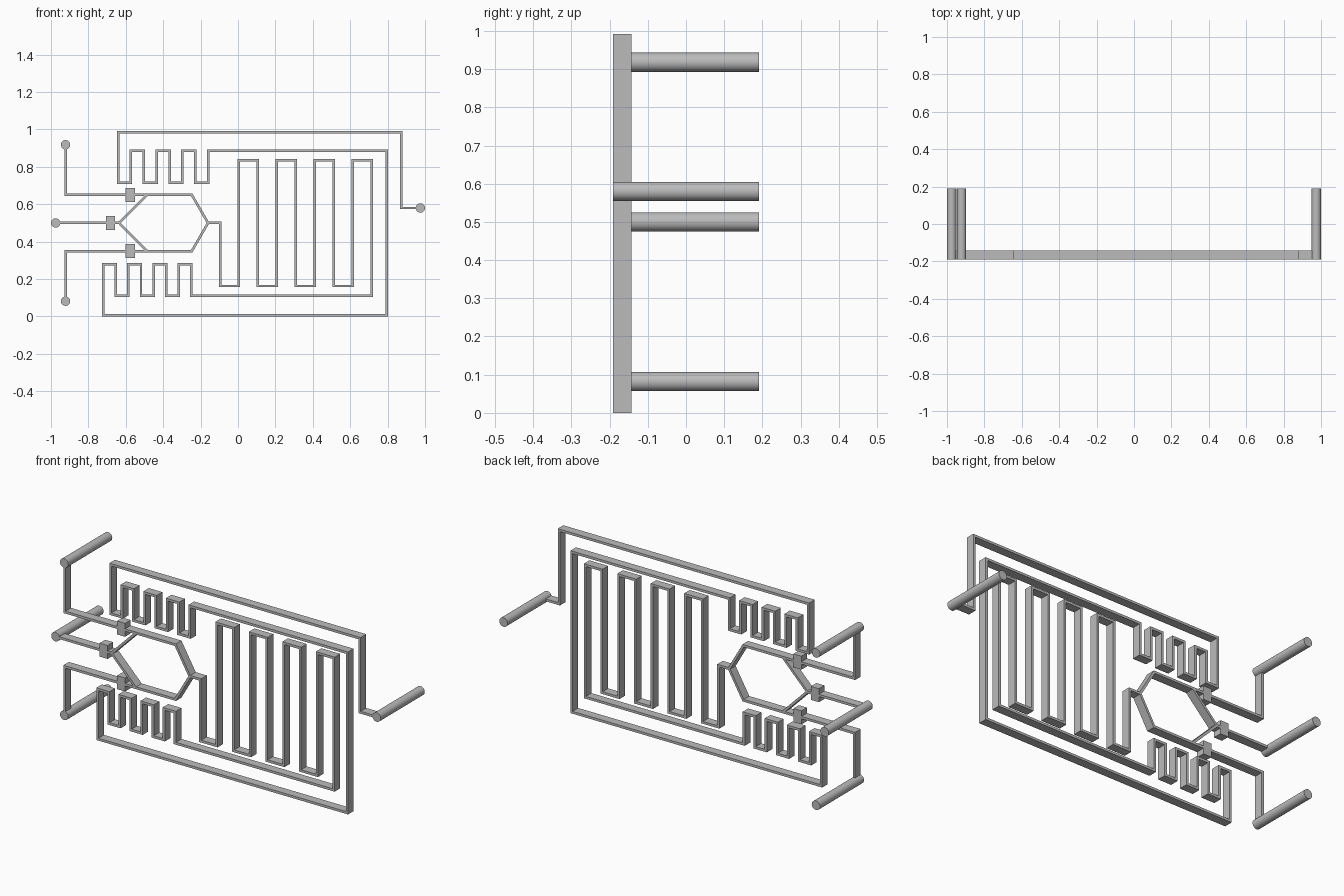
import bpy, bmesh
from mathutils import Vector

cube = bpy.data.objects.get("Cube")
if cube:
    bpy.data.objects.remove(cube, do_unlink=True)

FRONT, BACK, TUBE_END = -0.191, -0.143, 0.191   # depth of channels and tubes
HALF = 0.0066                                   # half width of a channel
MID = 0.5                                       # height of the symmetry line

grey = bpy.data.materials.new("plain grey")
grey.use_nodes = True
colour = (0.5, 0.5, 0.5, 1)
grey.diffuse_color = colour
grey.node_tree.nodes["Principled BSDF"].inputs["Base Color"].default_value = colour


def finish(name, bm):
    bmesh.ops.recalc_face_normals(bm, faces=bm.faces)
    mesh = bpy.data.meshes.new(name)
    bm.to_mesh(mesh)
    bm.free()
    mesh.materials.append(grey)
    obj = bpy.data.objects.new(name, mesh)
    bpy.context.collection.objects.link(obj)
    return obj


def channel(name, points):
    """Rectangular bar swept along an (x, z) path with mitred corners."""
    pts = [Vector(p) for p in points]
    dirs = [(b - a).normalized() for a, b in zip(pts, pts[1:])]
    bm = bmesh.new()
    rings = []
    for i, p in enumerate(pts):
        d0, d1 = dirs[max(i - 1, 0)], dirs[min(i, len(dirs) - 1)]
        n0, n1 = Vector((-d0.y, d0.x)), Vector((-d1.y, d1.x))
        miter = (n0 + n1).normalized()
        miter *= HALF / miter.dot(n1)
        a, b = p + miter, p - miter
        rings.append([bm.verts.new((q.x, y, q.y)) for q, y in
                      ((a, FRONT), (b, FRONT), (b, BACK), (a, BACK))])
    for r, s in zip(rings, rings[1:]):
        for k in range(4):
            m = (k + 1) % 4
            bm.faces.new((r[k], r[m], s[m], s[k]))
    bm.faces.new(rings[0])
    bm.faces.new(rings[-1])
    return finish(name, bm)


def serpentine(x0, x1, legs, first, second):
    """Square wave: each leg runs between the two heights in turn."""
    path = []
    for i in range(legs):
        x = x0 + (x1 - x0) * i / (legs - 1)
        path += [(x, first), (x, second)]
        first, second = second, first
    return path


def tube(name, x, z):
    bm = bmesh.new()
    bmesh.ops.create_cone(bm, cap_ends=True, segments=32, radius1=0.025,
                          radius2=0.025, depth=TUBE_END - FRONT)
    for v in bm.verts:
        v.co = (x + v.co.x, v.co.z, z + v.co.y)
    obj = finish(name, bm)
    bpy.ops.object.select_all(action="DESELECT")
    obj.select_set(True)
    bpy.context.view_layer.objects.active = obj
    bpy.ops.object.shade_smooth_by_angle()


def block(name, x, z):
    bm = bmesh.new()
    bmesh.ops.create_cube(bm, size=1)
    for v in bm.verts:
        v.co = (x + v.co.x * 0.049, FRONT if v.co.y < 0 else BACK,
                z + v.co.z * 0.074)
    finish(name, bm)


# Long main channel: mixing loops, lower and upper serpentines, outlet
main = [(-0.16, MID), (-0.096, MID)]
main += serpentine(-0.096, 0.714, 9, MID, 0.163)[1:2]
main += serpentine(0.003, 0.714, 8, 0.163, 0.835)[:-1]
main += [(0.714, 0.11)]
main += serpentine(-0.25, -0.72, 8, 0.11, 0.28)[:-1]
main += [(-0.72, HALF), (0.795, HALF), (0.795, 0.885)]
main += serpentine(-0.16, -0.641, 8, 0.885, 0.715)[:-1]
main += [(-0.641, 0.985), (0.872, 0.985), (0.872, 0.58), (0.973, 0.58)]
channel("main_channel", main)
tube("outlet_tube", 0.975, 0.58)

# Central inlet
channel("middle_inlet_channel", [(-0.975, MID), (-0.632, MID)])
tube("middle_inlet_tube", -0.975, MID)
block("middle_valve_block", -0.682, MID)

# Upper and lower inlets, mirrored about the middle line
for side, s in (("upper", 1), ("lower", -1)):
    z = MID + s * 0.15
    end = MID + s * 0.418
    channel(side + "_inlet_channel",
            [(-0.92, end), (-0.92, z), (-0.247, z), (-0.16, MID)])
    channel(side + "_branch_channel", [(-0.635, MID), (-0.487, z)])
    tube(side + "_inlet_tube", -0.922, end)
    block(side + "_valve_block", -0.576, z)
